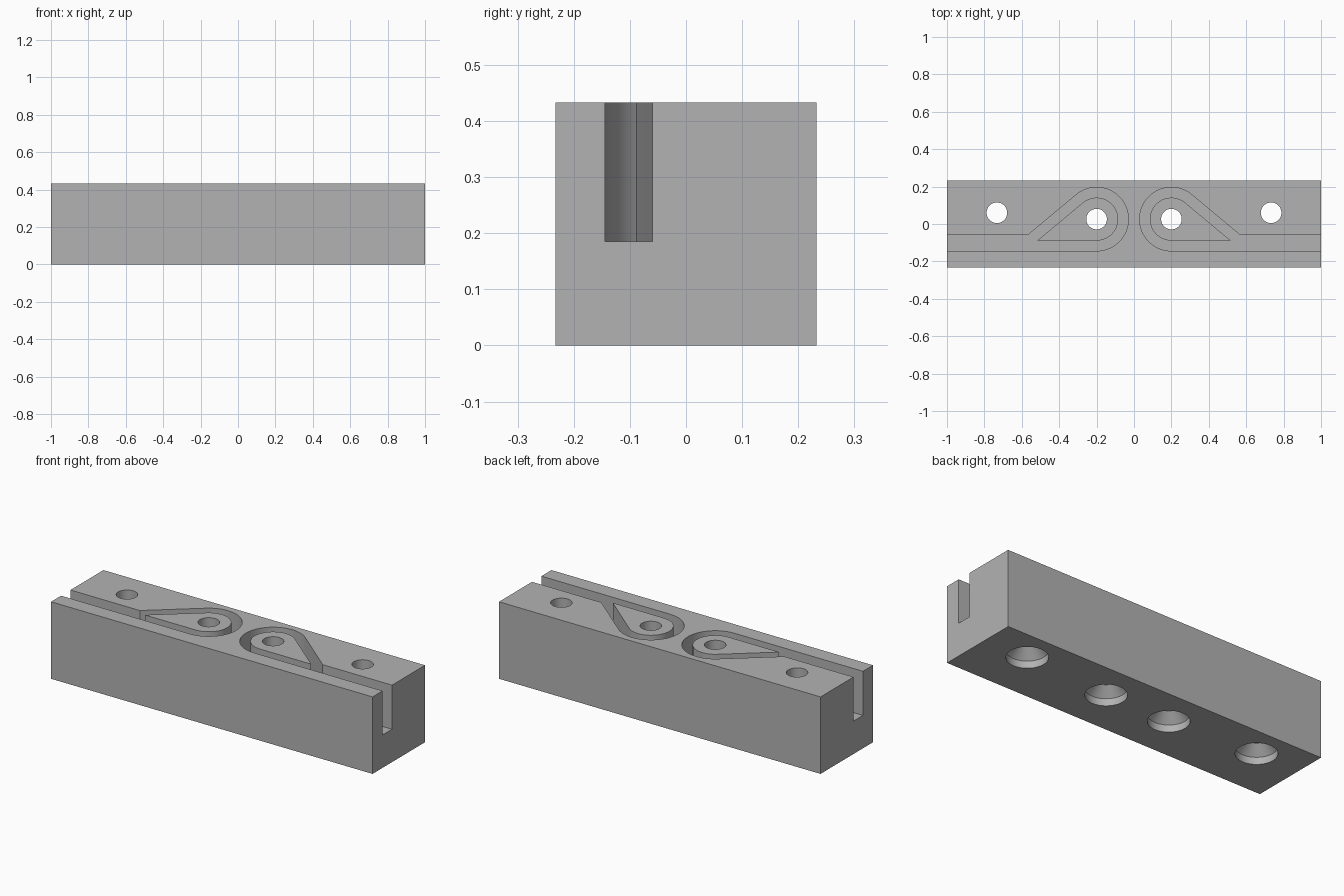
import bpy, bmesh
from math import sin, cos, tan, radians, pi

cube = bpy.data.objects.get("Cube")
if cube:
    bpy.data.objects.remove(cube, do_unlink=True)

TOP, HALF_DEPTH = 0.433, 0.233
FLOOR = 0.185                    # bottom of the channels
CX, CY = 0.2, 0.026              # centre of each loop
R_OUT, R_IN = 0.17, 0.115        # loop wall and island radii
SLOPE = radians(39.8)            # angle of the slanted side
CHANNEL_BACK = -0.06

grey = bpy.data.materials.new("plain grey")
grey.use_nodes = True
colour = (0.45, 0.45, 0.45, 1)
grey.diffuse_color = colour
grey.node_tree.nodes["Principled BSDF"].inputs["Base Color"].default_value = colour


def make_object(name, bm):
    bmesh.ops.recalc_face_normals(bm, faces=bm.faces)
    mesh = bpy.data.meshes.new(name)
    bm.to_mesh(mesh)
    bm.free()
    mesh.materials.append(grey)
    obj = bpy.data.objects.new(name, mesh)
    bpy.context.collection.objects.link(obj)
    return obj


def prism(name, outline, low, high):
    bm = bmesh.new()
    face = bm.faces.new([bm.verts.new((x, y, low)) for x, y in outline])
    grown = bmesh.ops.extrude_face_region(bm, geom=[face])["geom"]
    for v in grown:
        if isinstance(v, bmesh.types.BMVert):
            v.co.z = high
    return make_object(name, bm)


def lathe(name, x, y, profile, steps=48):
    """Closed solid of revolution from (radius, height) pairs."""
    bm = bmesh.new()
    rings = [[bm.verts.new((x + r * cos(2 * pi * i / steps), y + r * sin(2 * pi * i / steps), z))
              for i in range(steps)] for r, z in profile]
    for a, b in zip(rings, rings[1:]):
        for i in range(steps):
            j = (i + 1) % steps
            bm.faces.new((a[i], a[j], b[j], b[i]))
    bm.faces.new(rings[0])
    bm.faces.new(rings[-1])
    return make_object(name, bm)


def cut(target, cutter):
    """Subtract the cutter and discard it."""
    mod = target.modifiers.new("cut", "BOOLEAN")
    mod.operation, mod.solver, mod.object = "DIFFERENCE", "EXACT", cutter
    bpy.context.view_layer.objects.active = target
    bpy.ops.object.modifier_apply(modifier=mod.name)
    bpy.data.objects.remove(cutter, do_unlink=True)


def loop_arc(radius, steps=40):
    """Arc from the slanted tangent round to the lowest point."""
    start, end = pi / 2 - SLOPE, 1.5 * pi
    angles = [start + (end - start) * i / steps for i in range(steps + 1)]
    return [(CX + radius * cos(a), CY + radius * sin(a)) for a in angles]


# Main block
w, d = 1, HALF_DEPTH
body = prism("block_body", [(-w, -d), (w, -d), (w, d), (-w, d)], 0, TOP)

# Loop channel outline, running out through the end of the block
channel = loop_arc(R_OUT)
px, py = channel[0]
channel += [(1.1, CY - R_OUT), (1.1, CHANNEL_BACK),
            (px + (py - CHANNEL_BACK) / tan(SLOPE), CHANNEL_BACK)]

# Teardrop island left standing inside the loop
island = loop_arc(R_IN) + [(CX + R_IN / tan(SLOPE / 2), CY - R_IN)]

# Countersunk through hole
hole = [(0.105, -0.1), (0.105, 0.04), (0.055, 0.09), (0.055, TOP + 0.1)]

for side in (1, -1):
    groove = prism("channel_cutter", [(side * x, y) for x, y in channel], FLOOR, TOP + 0.1)
    cut(groove, prism("island_cutter", [(side * x, y) for x, y in island], 0.1, TOP + 0.2))
    cut(body, groove)
    for x, y in ((CX, CY), (0.733, 0.06)):
        cut(body, lathe("hole_cutter", side * x, y, hole))

# Smooth curved walls, crisp edges
bpy.ops.object.select_all(action="DESELECT")
body.select_set(True)
bpy.context.view_layer.objects.active = body
bpy.ops.object.shade_smooth_by_angle(angle=radians(30))
